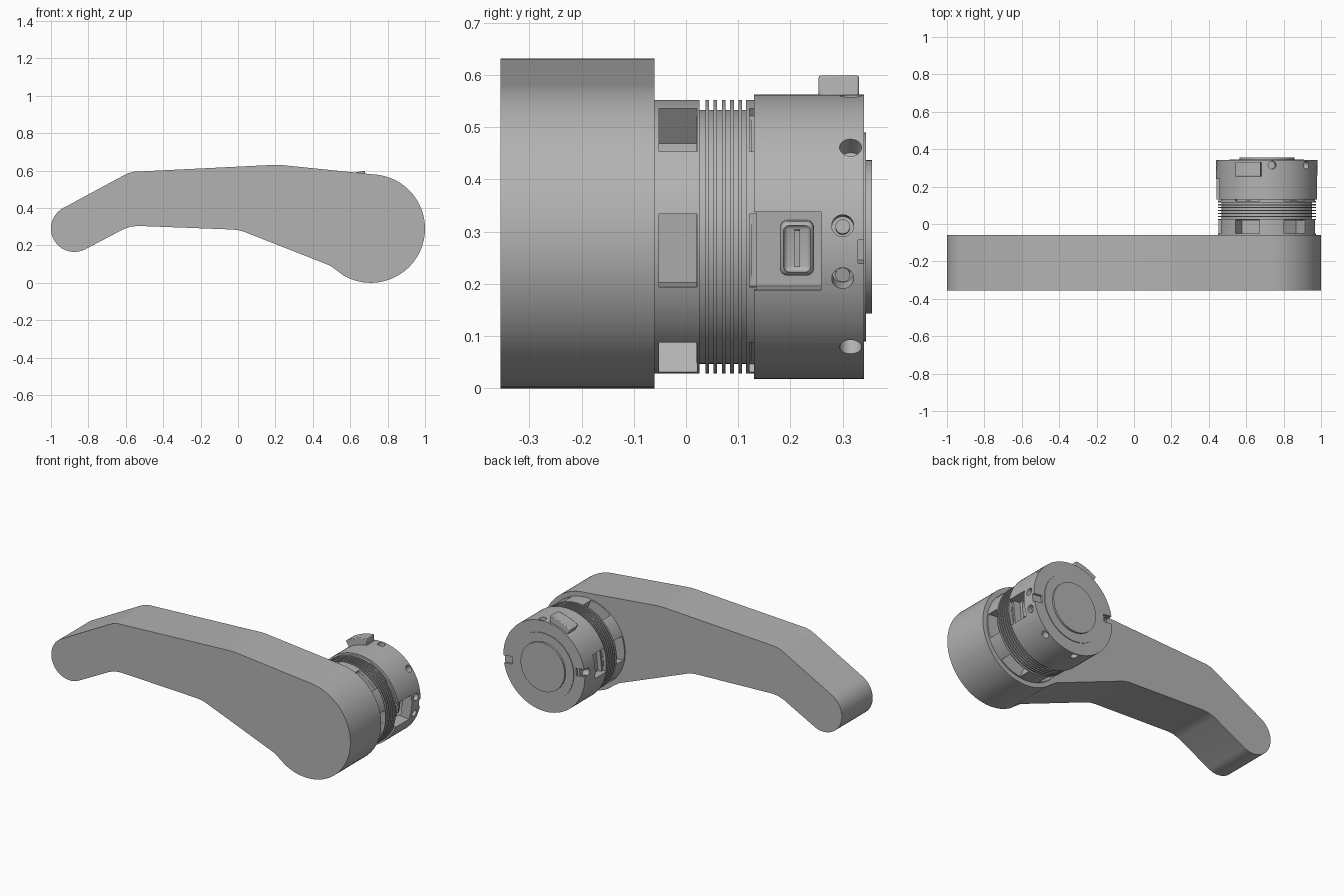
import bpy, bmesh
from math import cos, sin, radians, pi
from mathutils import Vector

cube = bpy.data.objects.get("Cube")
if cube:
    bpy.data.objects.remove(cube)

grey = bpy.data.materials.new("plain grey")
grey.use_nodes = True
colour = (0.45, 0.45, 0.45, 1)
grey.diffuse_color = colour
grey.node_tree.nodes["Principled BSDF"].inputs["Base Color"].default_value = colour

AX, AZ = 0.71, 0.29      # axis of the round coupling, running along y
TILT = -6                # angle of the first window
R = 0.262


def polar(r, a, cx=AX, cz=AZ):
    return cx + r * cos(radians(a)), cz + r * sin(radians(a))


def finish(ob, name):
    ob.name = name
    ob.data.materials.clear()
    ob.data.materials.append(grey)
    bpy.ops.object.select_all(action='DESELECT')
    ob.select_set(True)
    bpy.context.view_layer.objects.active = ob
    bpy.ops.object.shade_smooth_by_angle(angle=radians(30))
    return ob


def prism(name, outline, y0, y1):
    """Extrude an x-z outline along y."""
    bm = bmesh.new()
    face = bm.faces.new([bm.verts.new((x, y0, z)) for x, z in outline])
    new = bmesh.ops.extrude_face_region(bm, geom=[face])["geom"]
    bmesh.ops.translate(bm, vec=Vector((0, y1 - y0, 0)),
                        verts=[v for v in new if isinstance(v, bmesh.types.BMVert)])
    bmesh.ops.recalc_face_normals(bm, faces=bm.faces)
    mesh = bpy.data.meshes.new(name)
    bm.to_mesh(mesh)
    bm.free()
    ob = bpy.data.objects.new(name, mesh)
    bpy.context.collection.objects.link(ob)
    return finish(ob, name)


def disc(name, r, y0, y1, n=96):
    return prism(name, [polar(r, 360 * i / n) for i in range(n)], y0, y1)


def radial_box(name, a, r0, r1, y0, y1, width, bevel=0):
    """Box pointing outward from the axis at angle a."""
    x, z = polar((r0 + r1) / 2, a)
    bpy.ops.mesh.primitive_cube_add(size=1, location=(x, (y0 + y1) / 2, z),
                                    rotation=(0, -radians(a), 0))
    ob = bpy.context.object
    ob.scale = (r1 - r0, y1 - y0, width)
    bpy.ops.object.transform_apply(location=False, rotation=False, scale=True)
    if bevel:
        mod = ob.modifiers.new("round", 'BEVEL')
        mod.width, mod.segments = bevel, 4
        bpy.ops.object.modifier_apply(modifier="round")
    return finish(ob, name)


def radial_pin(name, a, r0, r1, y, radius):
    x, z = polar((r0 + r1) / 2, a)
    bpy.ops.mesh.primitive_cylinder_add(vertices=24, radius=radius, depth=r1 - r0,
                                        location=(x, y, z),
                                        rotation=(0, pi / 2 - radians(a), 0))
    return finish(bpy.context.object, name)


def carve(ob, cutters):
    for cutter in cutters:
        mod = ob.modifiers.new("cut", 'BOOLEAN')
        mod.operation, mod.solver, mod.object = 'DIFFERENCE', 'EXACT', cutter
        bpy.context.view_layer.objects.active = ob
        bpy.ops.object.modifier_apply(modifier="cut")
        bpy.data.objects.remove(cutter)
    finish(ob, ob.name)


# Lever arm: round ends joined by a bent bar
big_end = [polar(0.29, 87 - 208 * i / 48) for i in range(49)]
small_end = [polar(0.125, 298 - 180 * i / 24, -0.875, 0.29) for i in range(25)]
top_edge = [(-0.61, 0.575), (-0.585, 0.587), (-0.555, 0.594),
            (0.16, 0.629), (0.2, 0.631), (0.24, 0.629)]
bottom_edge = [(0.53, 0.065), (0.49, 0.093), (0.03, 0.274), (0, 0.282), (-0.03, 0.285),
               (-0.53, 0.304), (-0.57, 0.301), (-0.61, 0.288)]
prism("lever_arm", top_edge + big_end + bottom_edge + small_end, -0.355, -0.06)

# Windowed ring next to the arm
ring = disc("window_ring", R, -0.062, 0.026)
carve(ring, [radial_box("cutter", TILT + 60 * i, 0.17, 0.3, -0.052, 0.021, 0.14)
             for i in range(6)])

# Bellows: core with thin fins
disc("bellows_core", 0.243, 0.02, 0.125)
for i in range(5):
    y = 0.037 + 0.0158 * i
    disc("bellows_fin", R, y, y + 0.007)

# Collar with matching windows
collar = disc("head_collar", R, 0.115, 0.135)
carve(collar, [radial_box("cutter", TILT + 60 * i, 0.235, 0.3, 0.122, 0.15, 0.14)
               for i in range(6)])

# Head with port recess, screw holes and end slots
HEAD = 0.272
holes = [(39, 0.315), (-51, 0.315), (84, 0.315), (-96, 0.315), (174, 0.315),
         (4.5, 0.3), (-17, 0.3)]
head = disc("head", HEAD, 0.13, 0.341)
cuts = [radial_box("cutter", TILT, 0.19, 0.3, 0.1, 0.258, 0.15),
        radial_box("cutter", TILT + 180, 0.21, 0.3, 0.1, 0.24, 0.14)]
cuts += [radial_pin("cutter", a, 0.23, 0.3, y, 0.021) for a, y in holes]
cuts += [radial_box("cutter", a, 0.215, 0.3, 0.329, 0.36, 0.045)
         for a in (TILT, TILT + 180)]
carve(head, cuts)

# Screws in the holes beside the port
for a, y in holes[-2:]:
    radial_pin("screw", a, 0.225, 0.25, y, 0.014)

# Port: rounded frame with a tongue inside
port = radial_box("port_frame", TILT, 0.18, 0.225, 0.18, 0.245, 0.105, 0.014)
carve(port, [radial_box("cutter", TILT, 0.2, 0.25, 0.187, 0.238, 0.09, 0.01)])
radial_box("port_tongue", TILT, 0.19, 0.218, 0.208, 0.218, 0.07)

# End discs
disc("end_plate", 0.2, 0.335, 0.345)
disc("end_cap", 0.147, 0.34, 0.356)

# Raised curved tab on top of the head
outer = [polar(0.311, 96 + 27 * i / 12) for i in range(13)]
inner = [polar(0.262, 123 - 27 * i / 12) for i in range(13)]
tab = prism("head_tab", outer + inner, 0.254, 0.331)
mod = tab.modifiers.new("round", 'BEVEL')
mod.width, mod.segments, mod.limit_method = 0.004, 2, 'ANGLE'
